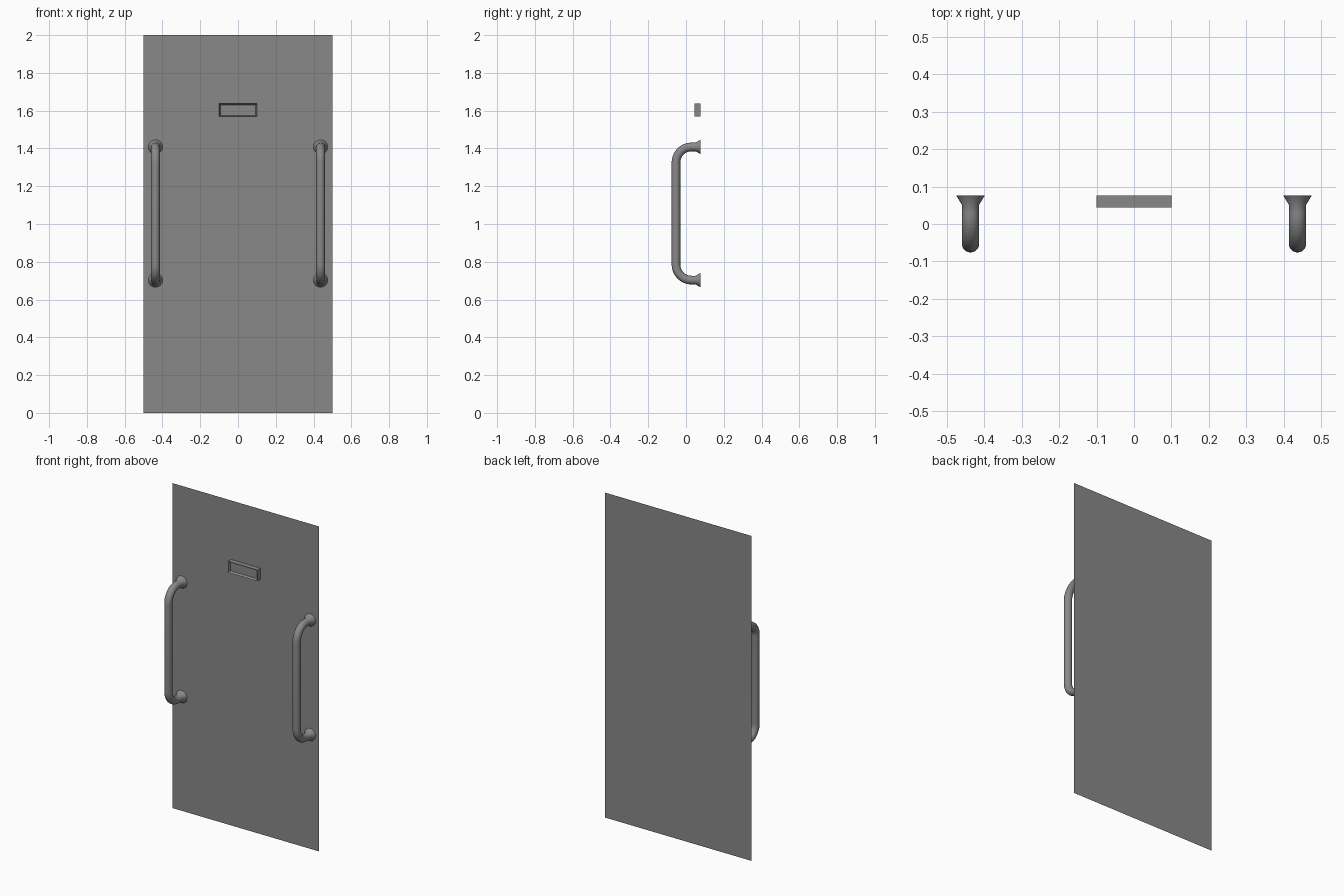
import bpy, bmesh
from math import sin, cos, pi
from mathutils import Vector, Matrix

cube = bpy.data.objects.get("Cube")
if cube:
    bpy.data.objects.remove(cube, do_unlink=True)

BACK = 0.076      # plane of the door sheet
TUBE = 0.023      # handle tube radius


def material(name, value):
    m = bpy.data.materials.new(name)
    m.use_nodes = True
    colour = (value, value, value, 1)
    m.diffuse_color = colour
    m.node_tree.nodes["Principled BSDF"].inputs["Base Color"].default_value = colour
    return m


door_grey = material("door grey", 0.25)


def finish(name, bm, mat, smooth=False):
    mesh = bpy.data.meshes.new(name)
    bm.to_mesh(mesh)
    bm.free()
    obj = bpy.data.objects.new(name, mesh)
    bpy.context.collection.objects.link(obj)
    mesh.materials.append(mat)
    if smooth:
        bpy.ops.object.select_all(action='DESELECT')
        obj.select_set(True)
        bpy.context.view_layer.objects.active = obj
        bpy.ops.object.shade_smooth_by_angle(angle=pi / 5)
    return obj


# Door: a single thin sheet, front towards -y
bm = bmesh.new()
bm.faces.new([bm.verts.new((x, BACK, z))
              for x, z in ((-0.5, 0), (0.5, 0), (0.5, 2), (-0.5, 2))])
finish("door_sheet", bm, door_grey)

# Name plate: box with a recessed front
bm = bmesh.new()
bmesh.ops.create_cube(bm, size=1)
bm.transform(Matrix.Translation((0, BACK - 0.016, 1.603))
             @ Matrix.Diagonal((0.2, 0.032, 0.068, 1)))
bm.normal_update()
front = min(bm.faces, key=lambda f: f.calc_center_median().y)
bmesh.ops.inset_region(bm, faces=[front], thickness=0.009)
for v in front.verts:
    v.co.y += 0.015
finish("sign_frame", bm, door_grey)


def handle(name, x, low=0.703, high=1.408, bend=0.082, sides=24, steps=10):
    """Tube swept along a bracket path, with a flared foot at each end."""
    out = -BACK + TUBE
    # Each station: y, z, radius, direction angle in the y-z plane
    half = [(BACK, low, 0.038, pi), (BACK - 0.025, low, TUBE, pi)]
    for i in range(steps + 1):
        a = pi / 2 * i / steps
        half.append((out + bend - bend * sin(a), low + bend - bend * cos(a), TUBE, pi - a))
    path = half + [(y, low + high - z, r, pi - a) for y, z, r, a in reversed(half)]
    bm = bmesh.new()
    rings = []
    for y, z, r, a in path:
        normal = Vector((0, -sin(a), cos(a)))
        rings.append([bm.verts.new(Vector((x, y, z)) + r * (
            cos(2 * pi * k / sides) * Vector((1, 0, 0)) + sin(2 * pi * k / sides) * normal))
            for k in range(sides)])
    for lower, upper in zip(rings, rings[1:]):
        for k in range(sides):
            n = (k + 1) % sides
            bm.faces.new((lower[k], lower[n], upper[n], upper[k]))
    bm.faces.new(rings[0])
    bm.faces.new(rings[-1])
    bmesh.ops.recalc_face_normals(bm, faces=bm.faces)
    finish(name, bm, door_grey, smooth=True)


for side, x in (("right", -0.437), ("left", 0.437)):
    handle(side + "_pull_handle", x)
